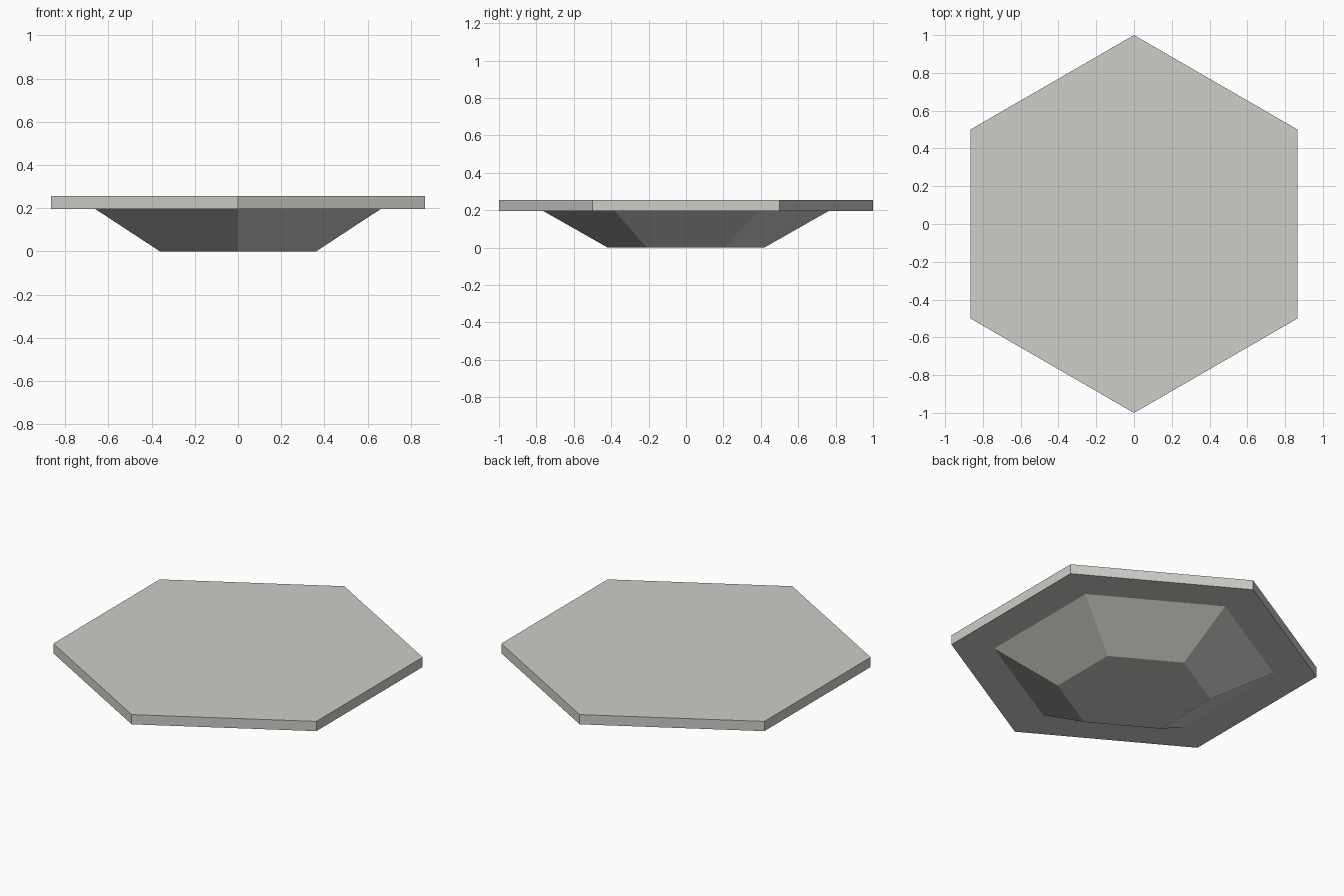
import bpy, bmesh, math

if "Cube" in bpy.data.objects:
    bpy.data.objects.remove(bpy.data.objects["Cube"])

SIDES = 6

stone = bpy.data.materials.new("light_warm_grey")
stone.diffuse_color = (0.62, 0.61, 0.575, 1.0)
stone.use_nodes = True
stone.node_tree.nodes["Principled BSDF"].inputs["Base Color"].default_value = stone.diffuse_color


def hex_part(name, z0, r0, z1, r1, cap_top=True):
    """Hexagonal prism or frustum with corners pointing along y."""
    bm = bmesh.new()

    def ring(r, z):
        angles = [math.pi / 2 + i * math.tau / SIDES for i in range(SIDES)]
        return [bm.verts.new((r * math.cos(a), r * math.sin(a), z)) for a in angles]

    low, high = ring(r0, z0), ring(r1, z1)
    for i in range(SIDES):
        j = (i + 1) % SIDES
        bm.faces.new((low[i], low[j], high[j], high[i]))
    bm.faces.new(low[::-1])
    if cap_top:
        bm.faces.new(high)
    mesh = bpy.data.meshes.new(name)
    bm.to_mesh(mesh)
    bm.free()
    mesh.materials.append(stone)
    obj = bpy.data.objects.new(name, mesh)
    bpy.context.collection.objects.link(obj)
    return obj


# Flat slab on top
hex_part("top_slab", 0.197, 1.0, 0.255, 1.0)
# Tapered foot below; its top is hidden against the slab
hex_part("tapered_base", 0.0, 0.418, 0.197, 0.765, cap_top=False)
